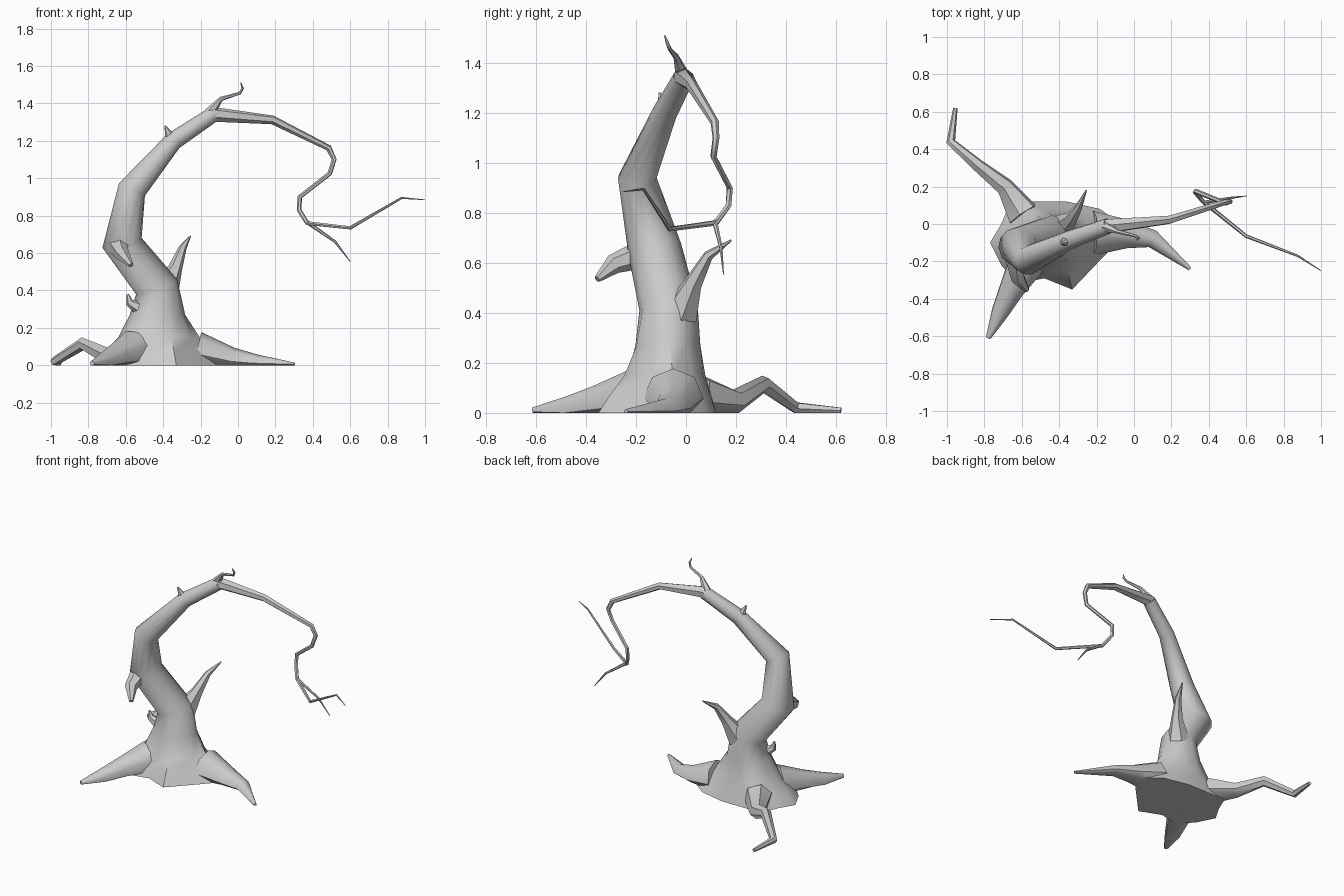
import bpy, bmesh
from math import sin, cos, pi, radians
from mathutils import Vector

if "Cube" in bpy.data.objects:
    bpy.data.objects.remove(bpy.data.objects["Cube"])


def rings_along(path, n):
    """Rings of n points square to a path of (x, y, z, radius)."""
    pts = [Vector(p[:3]) for p in path]
    rings, v = [], None
    for i, p in enumerate(pts):
        t = Vector()
        if i > 0:
            t += (p - pts[i - 1]).normalized()
        if i < len(pts) - 1:
            t += (pts[i + 1] - p).normalized()
        t.normalize()
        if v is None:
            v = Vector((1, 0, 0)) if abs(t.y) > 0.9 else Vector((0, 1, 0))
        v = (v - t * v.dot(t)).normalized()
        u = v.cross(t)
        r = path[i][3]
        rings.append([p + (u * cos(2 * pi * k / n) + v * sin(2 * pi * k / n)) * r
                      for k in range(n)])
    return rings


def loft(name, rings, angle=50):
    """Skin the rings, cap both ends and keep everything above the ground."""
    bm = bmesh.new()
    vs = [[bm.verts.new((p.x, p.y, max(p.z, 0.0))) for p in r] for r in rings]
    n = len(rings[0])
    for a, b in zip(vs, vs[1:]):
        for k in range(n):
            j = (k + 1) % n
            bm.faces.new((a[k], a[j], b[j], b[k]))
    bm.faces.new(vs[0][::-1])
    bm.faces.new(vs[-1])
    bmesh.ops.recalc_face_normals(bm, faces=bm.faces[:])
    me = bpy.data.meshes.new(name)
    bm.to_mesh(me)
    bm.free()
    ob = bpy.data.objects.new(name, me)
    bpy.context.collection.objects.link(ob)
    bpy.ops.object.select_all(action='DESELECT')
    ob.select_set(True)
    bpy.context.view_layer.objects.active = ob
    bpy.ops.object.shade_smooth_by_angle(angle=radians(angle))
    return ob


def tube(name, path, n=6):
    return loft(name, rings_along(path, n))


# Trunk: irregular footprint blending up into the curved stem
foot = [(-.04, -.03), (-.18, .08), (-.36, .12), (-.55, .12), (-.66, .12), (-.71, 0),
        (-.77, -.1), (-.71, -.22), (-.62, -.32), (-.48, -.29), (-.33, -.35), (-.13, -.14)]
stem = rings_along([(-.42, -.07, 0, .2), (-.435, -.07, .42, .117), (-.62, -.125, .655, .108),
                    (-.567, -.195, .94, .078), (-.345, -.085, 1.2, .05),
                    (-.135, -.01, 1.34, .042)], 12)[1:]
foot = [Vector((x, y, 0)) for x, y in foot]
flare = [foot]
for z, f in ((.07, .75), (.15, .42), (.27, .15)):
    flare.append([Vector((s.x + (b.x - s.x) * f, s.y + (b.y - s.y) * f, z))
                  for s, b in zip(stem[0], foot)])
loft("trunk", flare + stem)

# Roots
tube("right_root", [(-.22, -.05, .06, .12), (-.03, -.055, .02, .075),
                    (.1, -.08, .01, .048), (.3, -.24, .005, .01)], 8)
tube("front_root", [(-.56, -.18, .08, .11), (-.655, -.35, .045, .07),
                    (-.715, -.47, .02, .05), (-.78, -.61, .01, .014)], 8)
tube("back_root", [(-.59, .05, .07, .09), (-.69, .2, .045, .05), (-.83, .31, .115, .035),
                   (-.98, .44, .02, .025), (-.955, .62, .01, .012)])

# Long drooping limb with its forked tip
tube("main_limb", [(-.17, -.022, 1.32, .04), (-.13, -.01, 1.342, .041), (.185, .022, 1.312, .024),
                   (.485, .115, 1.162, .017), (.514, .12, 1.1, .014), (.49, .11, 1.025, .013),
                   (.33, .175, .9, .013), (.327, .17, .83, .013), (.37, .12, .76, .012),
                   (.6, -.065, .735, .01), (.875, -.17, .895, .006), (1, -.25, .885, .002)])
tube("limb_fork", [(.37, .115, .765, .011), (.52, .14, .66, .007), (.6, .15, .555, .002)])

# Twigs and stubs
tube("top_twig", [(-.15, -.015, 1.35, .03), (-.09, -.04, 1.425, .012), (.01, -.065, 1.455, .008),
                  (.025, -.075, 1.48, .007), (.015, -.085, 1.51, .003)])
tube("upper_thorn", [(-.36, -.09, 1.21, .035), (-.378, -.1, 1.255, .014), (-.39, -.105, 1.28, .005)])
tube("side_branch", [(-.39, -.02, .4, .075), (-.335, .03, .52, .038),
                     (-.295, .09, .63, .021), (-.255, .18, .69, .004)])
tube("front_stub", [(-.64, -.16, .64, .06), (-.62, -.29, .595, .04), (-.572, -.355, .535, .014)])
tube("left_stub", [(-.53, -.12, .31, .04), (-.58, -.13, .335, .022), (-.59, -.13, .38, .007)])
